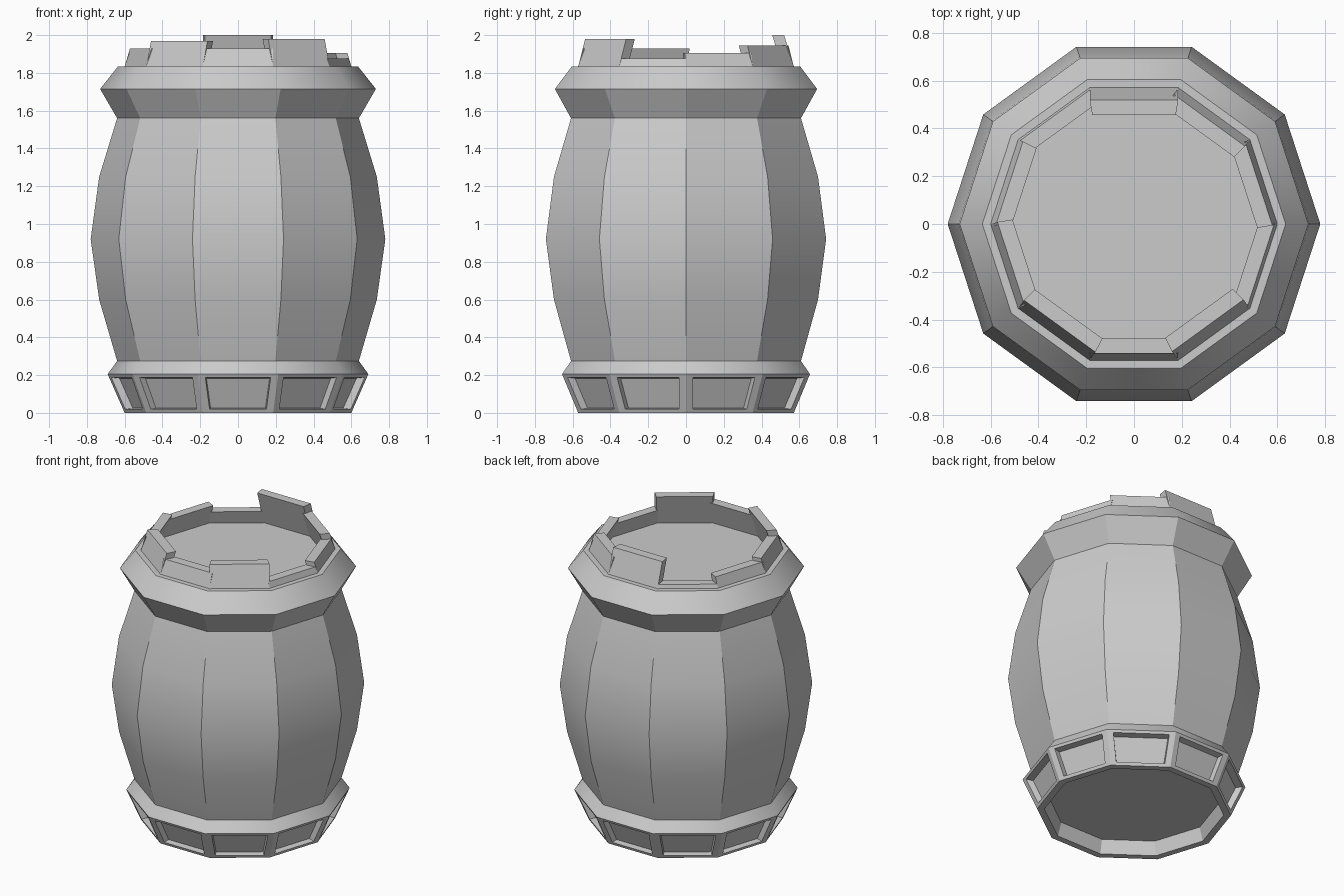
import bpy, bmesh, math
from mathutils import Vector

if "Cube" in bpy.data.objects:
    bpy.data.objects.remove(bpy.data.objects["Cube"])

SIDES = 10
STEP = 2 * math.pi / SIDES
COS18 = math.cos(STEP / 2)


def make_object(name, bm, smooth=False):
    bmesh.ops.recalc_face_normals(bm, faces=bm.faces[:])
    mesh = bpy.data.meshes.new(name)
    bm.to_mesh(mesh)
    bm.free()
    ob = bpy.data.objects.new(name, mesh)
    bpy.context.collection.objects.link(ob)
    if smooth:
        bpy.ops.object.select_all(action='DESELECT')
        ob.select_set(True)
        bpy.context.view_layer.objects.active = ob
        bpy.ops.object.shade_smooth_by_angle(angle=math.radians(30))
    return ob


# Barrel shell: ten-sided lathe, from the underside recess up to the lid floor
profile = [(0.53, 0.09), (0.555, 0.0), (0.60, 0.0), (0.69, 0.205), (0.64, 0.275),
           (0.735, 0.60), (0.78, 0.92), (0.735, 1.25), (0.64, 1.56),
           (0.73, 1.715), (0.635, 1.835), (0.60, 1.835), (0.575, 1.77)]
bm = bmesh.new()
rings = [[bm.verts.new((r * math.cos(i * STEP), r * math.sin(i * STEP), z))
          for i in range(SIDES)] for r, z in profile]
base_faces = []
for k in range(len(rings) - 1):
    a, b = rings[k], rings[k + 1]
    for i in range(SIDES):
        j = (i + 1) % SIDES
        f = bm.faces.new((a[i], a[j], b[j], b[i]))
        if k == 2:
            base_faces.append(f)
bm.faces.new(rings[0])
bm.faces.new(rings[-1])
bmesh.ops.recalc_face_normals(bm, faces=bm.faces[:])

# Recessed windows around the base band
bmesh.ops.inset_individual(bm, faces=base_faces, thickness=0.028)
for f in base_faces:
    c = f.calc_center_median()
    out = Vector((c.x, c.y, 0)).normalized()
    side = Vector((-out.y, out.x, 0))
    for v in f.verts:
        v.co -= side * (v.co - c).dot(side) * 0.10
bmesh.ops.inset_individual(bm, faces=base_faces, thickness=0.008)
for f in base_faces:
    c = f.calc_center_median()
    out = Vector((c.x, c.y, 0)).normalized()
    for v in f.verts:
        v.co -= out * 0.042
make_object("barrel_body", bm, smooth=True)


# Broken rim: one inward-leaning plank per side, each with its own height
heights = [1.905, 1.945, 2.0, 1.86, 1.905, 1.93, 1.97, 1.93, 1.98, 1.875]
LEAN, THICK, FLOOR = 0.31, 0.063, 1.765


def rim_plank(index, top):
    ang = (index + 0.5) * STEP
    out = Vector((math.cos(ang), math.sin(ang), 0))
    side = Vector((-out.y, out.x, 0))
    bm = bmesh.new()
    loops = []
    for z in (FLOOR, top):
        outer = 0.60 * COS18 - LEAN * (z - 1.835)
        pts = []
        for dist, half in ((outer, 0.185), (outer - THICK, 0.175)):
            for s in (-1, 1):
                pts.append(out * dist + side * half * s + Vector((0, 0, z)))
        loops.append([bm.verts.new(pts[n]) for n in (0, 1, 3, 2)])
    lo, hi = loops
    bm.faces.new(lo)
    bm.faces.new(hi)
    for n in range(4):
        m = (n + 1) % 4
        bm.faces.new((lo[n], lo[m], hi[m], hi[n]))
    make_object(f"rim_plank_{index + 1}", bm)


for index, top in enumerate(heights):
    rim_plank(index, top)
